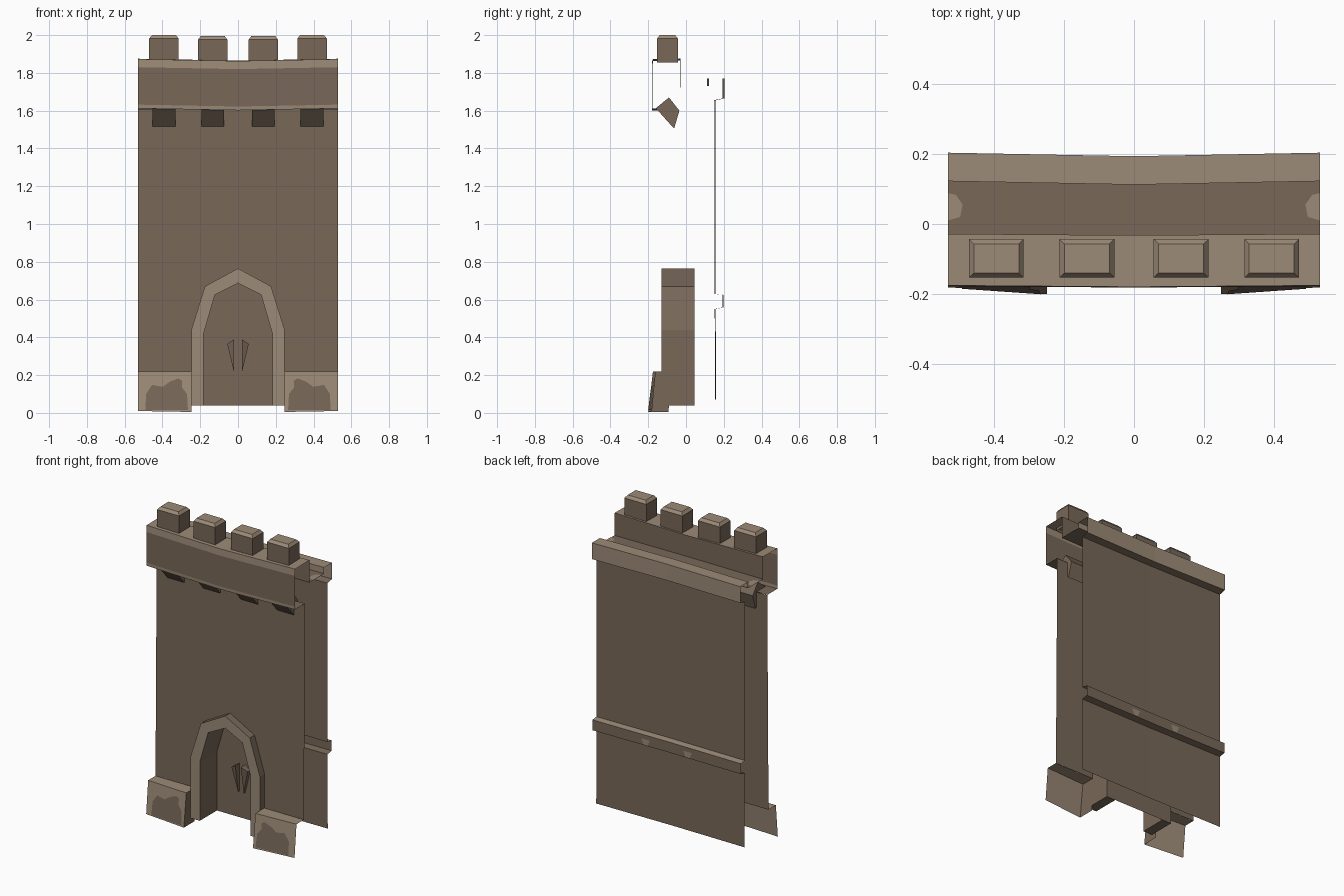
import bpy, bmesh

if "Cube" in bpy.data.objects:
    bpy.data.objects.remove(bpy.data.objects["Cube"])

W = 0.53  # half width of the wall section


def material(name, rgb):
    m = bpy.data.materials.new(name)
    m.diffuse_color = (*rgb, 1)
    m.use_nodes = True
    m.node_tree.nodes["Principled BSDF"].inputs["Base Color"].default_value = m.diffuse_color
    return m


MATS = [material("dark_brown_stone", (0.188, 0.138, 0.098)),
        material("light_brown_stone", (0.335, 0.258, 0.186))]
DARK, LIGHT = 0, 1


def make(name, verts, faces, mats=None, mirror=False):
    """Mesh object from points; optionally mirrored over x = 0."""
    verts, faces = list(verts), list(faces)
    mats = list(mats or [DARK] * len(faces))
    if mirror:
        n = len(verts)
        verts += [(-x, y, z) for x, y, z in verts]
        faces += [tuple(i + n for i in reversed(f)) for f in faces]
        mats += mats
    me = bpy.data.meshes.new(name)
    me.from_pydata(verts, [], faces)
    for m in MATS:
        me.materials.append(m)
    for p, m in zip(me.polygons, mats):
        p.material_index = m
    bm = bmesh.new()
    bm.from_mesh(me)
    bmesh.ops.remove_doubles(bm, verts=bm.verts, dist=0.0005)
    bm.to_mesh(me)
    bm.free()
    ob = bpy.data.objects.new(name, me)
    bpy.context.collection.objects.link(ob)
    return ob


def strip(name, profile, mats, dy=0.0, dz=0.0):
    """Sweep a (y, z) profile along x; the middle is bowed by dy, dz."""
    n = len(profile)
    verts = [(x, y + dy * k, z + dz * k)
             for x, k in ((-W, 0), (0, 1), (W, 0)) for y, z in profile]
    faces, fm = [], []
    for s in (0, n):
        for i in range(n - 1):
            faces.append((s + i, s + n + i, s + n + i + 1, s + i + 1))
            fm.append(mats[i])
    return make(name, verts, faces, fm)


def prism(name, outline, x0, x1):
    """Solid with a (y, z) outline between x0 and x1."""
    n = len(outline)
    verts = [(x, y, z) for x in (x0, x1) for y, z in outline]
    faces = [tuple(range(n)), tuple(reversed(range(n, 2 * n)))]
    faces += [(i, n + i, n + (i + 1) % n, (i + 1) % n) for i in range(n)]
    return make(name, verts, faces)


# Gate outlines (right half, bottom to apex)
OUTER = [(0.247, 0.04), (0.247, 0.44), (0.175, 0.67), (0, 0.765)]
INNER = [(0.182, 0.04), (0.182, 0.42), (0.122, 0.625), (0, 0.687)]


def wall_y(z):
    return -0.085 + 0.012 * (z - 0.2) / 1.41


# Front wall sheet with the gate cut out
half = [(W, 0.22), (W, 1.61), (0, 1.61)] + OUTER[:0:-1] + [(0.247, 0.22)]
make("front_wall", [(x, wall_y(z), z) for x, z in half],
     [tuple(range(len(half)))], mirror=True)

# Overhanging parapet: underside, banded front, top and inner face
strip("parapet",
      [(-0.073, 1.612), (-0.176, 1.612), (-0.177, 1.632), (-0.177, 1.83),
       (-0.175, 1.873), (-0.028, 1.875), (-0.028, 1.73)],
      [DARK, LIGHT, DARK, LIGHT, LIGHT, DARK], dy=-0.004, dz=-0.01)

# Walkway behind the parapet, with worn light patches at both ends
strip("walkway", [(-0.03, 1.73), (0.125, 1.73)], [DARK], dy=-0.006)
patch = [(W, 0.01), (W, 0.088), (0.507, 0.083), (0.488, 0.055), (0.495, 0.02)]
make("walkway_patch", [(x, y, 1.733) for x, y in patch],
     [tuple(range(5))], [LIGHT], mirror=True)

# Back side: top trim, sheet wall and ledge
strip("back_trim", [(0.122, 1.73), (0.122, 1.77), (0.203, 1.77),
                    (0.203, 1.665), (0.157, 1.655)],
      [LIGHT, LIGHT, LIGHT, DARK], dy=-0.01)
strip("back_wall_upper", [(0.157, 1.655), (0.157, 0.63)], [DARK], dy=-0.005)
strip("back_ledge", [(0.157, 0.63), (0.198, 0.625), (0.198, 0.558),
                     (0.157, 0.55)], [LIGHT, DARK, DARK], dy=-0.005)
strip("back_wall_lower", [(0.157, 0.55), (0.159, 0.07)], [DARK], dy=-0.005)
make("ledge_patch", [(0.12, 0.1985, 0.6), (0.135, 0.1985, 0.562),
                     (0.165, 0.1985, 0.562), (0.18, 0.1985, 0.6)],
     [(0, 1, 2, 3)], [LIGHT], mirror=True)

# Merlons with chamfered light tops, and corbels under the parapet
for i, (cx, top) in enumerate([(-0.392, 2.0), (-0.134, 1.994),
                               (0.134, 1.994), (0.392, 2.0)]):
    rings = [(0.0, 1.855), (0.0, top - 0.018), (0.014, top)]
    verts = []
    for ins, z in rings:
        hx, y0, y1 = 0.078 - ins, -0.153 + ins, -0.043 - ins
        verts += [(cx - hx, y0, z), (cx + hx, y0, z),
                  (cx + hx, y1, z), (cx - hx, y1, z)]
    faces = [(r + k, r + (k + 1) % 4, r + 4 + (k + 1) % 4, r + 4 + k)
             for r in (0, 4) for k in range(4)] + [(8, 9, 10, 11)]
    make(f"merlon_{i + 1}", verts, faces, [DARK] * 4 + [LIGHT] * 5)
    sx = cx
    prism(f"corbel_{i + 1}", [(-0.16, 1.613), (-0.09, 1.67),
                              (-0.035, 1.60), (-0.063, 1.505)],
          sx - 0.06, sx + 0.06)

# Sloped base blocks, open underneath and on the outer ends
XI = 0.247
make("base_block",
     [(XI, -0.2, 0.005), (W, -0.18, 0.01), (W, -0.16, 0.22),
      (XI, -0.175, 0.22), (XI, -0.085, 0.22), (W, -0.085, 0.22),
      (XI, -0.092, 0.005)],
     [(0, 1, 2, 3), (3, 2, 5, 4), (0, 3, 4, 6)],
     [LIGHT, LIGHT, DARK], mirror=True)


def base_y(x, z):
    t, u = (x - XI) / (W - XI), z / 0.22
    return (-0.2 + 0.02 * t) * (1 - u) + (-0.175 + 0.015 * t) * u - 0.003


# Dark stone patch on each base block
blob = [(0.49, 0.015), (0.487, 0.10), (0.455, 0.148), (0.40, 0.138),
        (0.36, 0.165), (0.315, 0.183), (0.295, 0.17), (0.297, 0.135),
        (0.27, 0.10), (0.265, 0.015)]
make("base_patch", [(x, base_y(x, z), z) for x, z in blob],
     [tuple(reversed(range(len(blob))))], mirror=True)

# Gate frame: light front ring, outer sides and inner reveal
n = len(OUTER)
Y0, Y1 = -0.13, 0.045
verts = [(x, y, z) for path in (OUTER, INNER) for y in (Y0, Y1) for x, z in path]
faces, fm = [], []
for i in range(n - 1):
    j = i + 1
    faces += [(i, j, 2 * n + j, 2 * n + i),            # front ring
              (i, n + i, n + j, j),                    # outer side
              (2 * n + i, 2 * n + j, 3 * n + j, 3 * n + i)]  # reveal
    fm += [LIGHT, DARK, DARK]
faces.append((0, 2 * n, 3 * n, n))                     # jamb foot
fm.append(DARK)
make("gate_frame", verts, faces, fm, mirror=True)

# Door panel closing the frame, and its two wedge handles
door = OUTER + [(-x, z) for x, z in OUTER[-2::-1]]
make("door", [(x, Y1, z) for x, z in door], [tuple(reversed(range(len(door))))])
make("door_handle",
     [(0.02, 0.0, 0.39), (0.057, 0.015, 0.365), (0.02, 0.03, 0.21),
      (0.02, Y1, 0.39), (0.057, Y1, 0.365), (0.02, Y1, 0.21)],
     [(0, 2, 1), (0, 1, 4, 3), (1, 2, 5, 4), (2, 0, 3, 5)], mirror=True)

# Consistent outward normals on the closed solids
for ob in bpy.data.objects:
    if ob.name.startswith(("corbel", "merlon", "gate_frame", "door_handle")):
        bm = bmesh.new()
        bm.from_mesh(ob.data)
        bmesh.ops.recalc_face_normals(bm, faces=bm.faces)
        bm.to_mesh(ob.data)
        bm.free()
